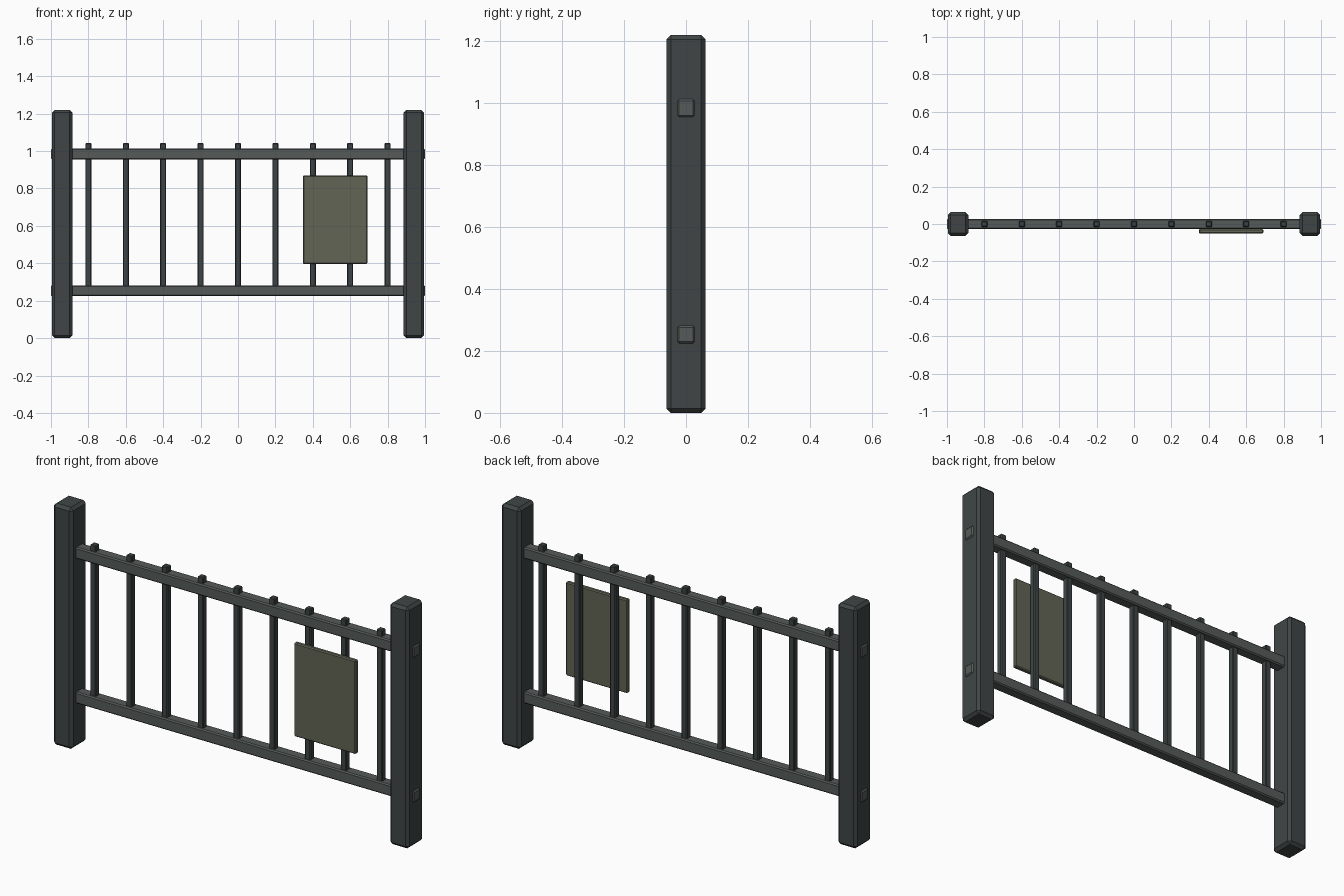
import bpy, bmesh
from mathutils import Vector

if "Cube" in bpy.data.objects:
    bpy.data.objects.remove(bpy.data.objects["Cube"])


def material(name, rgb):
    m = bpy.data.materials.new(name)
    m.diffuse_color = (*rgb, 1)
    m.use_nodes = True
    m.node_tree.nodes["Principled BSDF"].inputs["Base Color"].default_value = m.diffuse_color
    return m


DARK = material("dark_paint", (0.050, 0.060, 0.060))
RAIL = material("rail_paint", (0.090, 0.105, 0.100))
OLIVE = material("olive_board", (0.122, 0.128, 0.090))


def box(name, lo, hi, bevel, mat):
    """Chamfered box between two corners."""
    lo, hi = Vector(lo), Vector(hi)
    centre, size = (lo + hi) / 2, hi - lo
    bm = bmesh.new()
    bmesh.ops.create_cube(bm, size=1)
    bmesh.ops.scale(bm, vec=size, verts=bm.verts)
    bmesh.ops.bevel(bm, geom=bm.edges[:], offset=bevel, segments=1,
                    affect='EDGES', profile=0.5)
    mesh = bpy.data.meshes.new(name)
    bm.to_mesh(mesh)
    bm.free()
    mesh.materials.append(mat)
    ob = bpy.data.objects.new(name, mesh)
    ob.location = centre
    bpy.context.collection.objects.link(ob)
    return ob


# End posts
for side, x in (("left", -0.94), ("right", 0.94)):
    box(f"{side}_post", (x - 0.054, -0.063, 0), (x + 0.054, 0.063, 1.22), 0.014, DARK)

# Rails, with ends just poking through the posts
for level, z in (("lower", 0.253), ("upper", 0.984)):
    box(f"{level}_rail", (-1, -0.028, z - 0.029), (1, 0.028, z + 0.029), 0.006, RAIL)

# Upright bars, passing through the upper rail
for i in range(9):
    x = -0.8 + 0.2 * i
    box(f"bar_{i + 1}", (x - 0.016, -0.016, 0.24), (x + 0.016, 0.016, 1.043), 0.004, DARK)

# Blank board on the front of the bars
box("board", (0.347, -0.050, 0.397), (0.692, -0.027, 0.87), 0.005, OLIVE)
